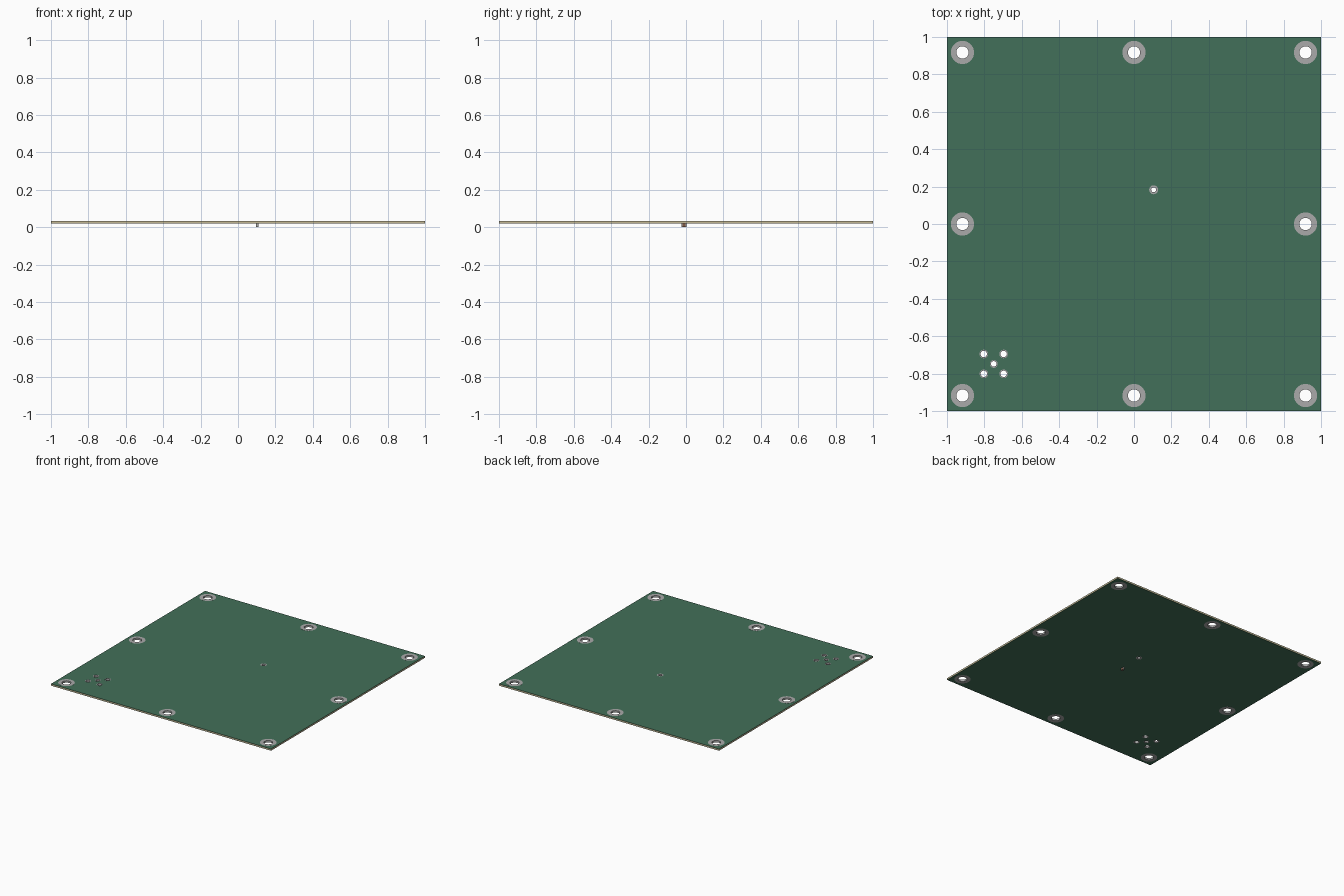
import bpy
from math import cos, sin, tau

if "Cube" in bpy.data.objects:
    bpy.data.objects.remove(bpy.data.objects["Cube"])

# z levels: bottom mask, core, top mask
Z0, Z1, Z2, Z3 = 0.0195, 0.0210, 0.0325, 0.0340


def material(name, rgb):
    m = bpy.data.materials.new(name)
    m.diffuse_color = (*rgb, 1)
    m.use_nodes = True
    m.node_tree.nodes["Principled BSDF"].inputs["Base Color"].default_value = m.diffuse_color
    return m


GREEN = material("solder_mask_green", (0.055, 0.16, 0.10))
TAN = material("laminate_tan", (0.55, 0.48, 0.30))
METAL = material("plated_metal", (0.40, 0.40, 0.40))
BROWN = material("ceramic_brown", (0.22, 0.10, 0.06))


def circle(x, y, r, n=48):
    return [(x + r * cos(tau * i / n), y + r * sin(tau * i / n)) for i in range(n)]


def plate(name, loops, z0, z1, mat):
    """Filled flat outline with holes, extruded from z0 to z1."""
    cu = bpy.data.curves.new(name, 'CURVE')
    cu.dimensions, cu.fill_mode = '2D', 'BOTH'
    cu.extrude = (z1 - z0) / 2
    for pts in loops:
        s = cu.splines.new('POLY')
        s.points.add(len(pts) - 1)
        for p, (x, y) in zip(s.points, pts):
            p.co = (x, y, 0, 1)
        s.use_cyclic_u = True
    cu.materials.append(mat)
    ob = bpy.data.objects.new(name, cu)
    ob.location.z = (z0 + z1) / 2
    bpy.context.collection.objects.link(ob)
    bpy.ops.object.select_all(action='DESELECT')
    ob.select_set(True)
    bpy.context.view_layer.objects.active = ob
    bpy.ops.object.convert(target='MESH')
    bpy.ops.object.shade_smooth_by_angle()
    return bpy.context.object


def box(name, center, size, mat):
    bpy.ops.mesh.primitive_cube_add(size=1, location=center)
    ob = bpy.context.object
    ob.name, ob.scale = name, size
    ob.data.materials.append(mat)
    bpy.ops.object.transform_apply(location=False, rotation=False, scale=True)


# hole table: name, x, y, hole radius, pad radius
E = 0.917
holes = [("mounting_pad", x, y, 0.034, 0.062)
         for x in (-E, 0, E) for y in (-E, 0, E) if x or y]
holes += [("connector_pad", -0.75 + dx, -0.748 + dy, 0.018, 0.023)
          for dx in (-0.053, 0.053) for dy in (-0.053, 0.053)]
holes += [("connector_pin_pad", -0.75, -0.748, 0.016, 0.021),
          ("feed_via_pad", 0.105, 0.183, 0.014, 0.024)]

# laminated board
square = [(-1, -1), (1, -1), (1, 1), (-1, 1)]
drilled = [square] + [circle(x, y, r) for _, x, y, r, _ in holes]
cleared = [square] + [circle(x, y, p) for _, x, y, _, p in holes]
plate("board_core", drilled, Z1, Z2, TAN)
plate("solder_mask_top", cleared, Z2, Z3, GREEN)
plate("solder_mask_bottom", cleared, Z0, Z1, GREEN)

# plated rings on both faces and barrel lining each hole
for name, x, y, r, p in holes:
    ring = [circle(x, y, p), circle(x, y, r)]
    plate(name + "_top", ring, Z2, Z3 + 0.0003, METAL)
    plate(name + "_bottom", ring, Z0 - 0.0003, Z1, METAL)
    plate(name + "_barrel", [circle(x, y, r), circle(x, y, r - 0.001)], Z0, Z3, METAL)

# chip component under the board
cx, cy = 0.102, -0.01
box("chip_body", (cx, cy, Z0 / 2), (0.0125, 0.016, Z0 - 0.001), BROWN)
for side in (-1, 1):
    box("chip_end_cap", (cx, cy + side * 0.0105, Z0 / 2), (0.013, 0.006, Z0), METAL)
